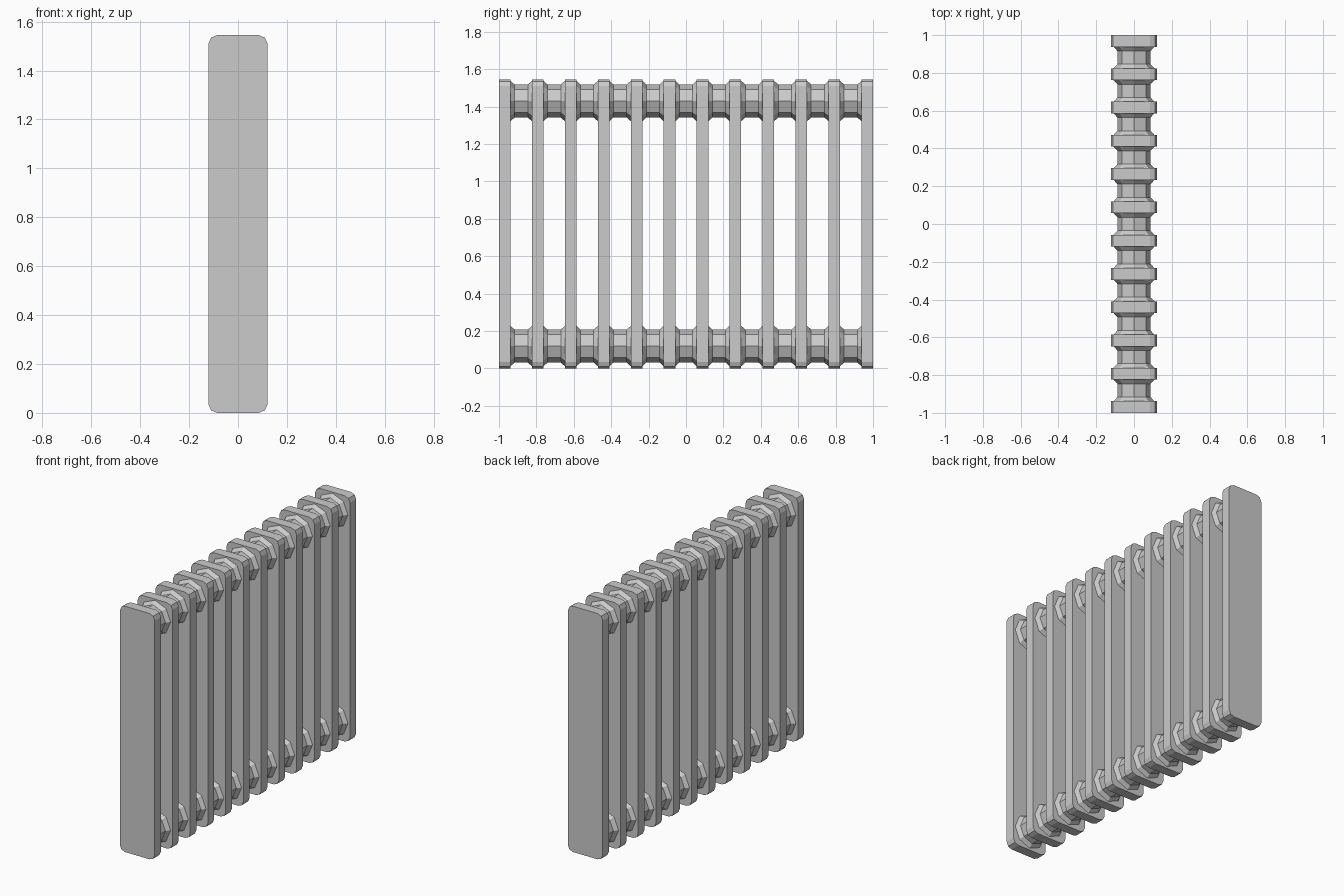
import bpy, bmesh
from math import cos, sin, pi

if "Cube" in bpy.data.objects:
    bpy.data.objects.remove(bpy.data.objects["Cube"])

COUNT, THICK = 12, 0.062
HALF_W, HEIGHT, CORNER = 0.121, 1.545, 0.036
PIPE_R, FLARE_R, FLARE_LEN = 0.088, 0.108, 0.022
STEP = (2 - THICK) / (COUNT - 1)


def loft(name, rings, y):
    """Bridge matching rings of points into a closed, flat-shaded solid."""
    bm = bmesh.new()
    loops = [[bm.verts.new(p) for p in ring] for ring in rings]
    n = len(loops[0])
    for a, b in zip(loops, loops[1:]):
        for i in range(n):
            j = (i + 1) % n
            bm.faces.new((a[i], a[j], b[j], b[i]))
    bm.faces.new(loops[0])
    bm.faces.new(loops[-1])
    bmesh.ops.recalc_face_normals(bm, faces=bm.faces)
    mesh = bpy.data.meshes.new(name)
    bm.to_mesh(mesh)
    bm.free()
    ob = bpy.data.objects.new(name, mesh)
    ob.location.y = y
    bpy.context.collection.objects.link(ob)
    return ob


def repeat(ob, count):
    mod = ob.modifiers.new("row", "ARRAY")
    mod.use_relative_offset = False
    mod.use_constant_offset = True
    mod.constant_offset_displace = (0, STEP, 0)
    mod.count = count


# Upright panels: rectangle with two-segment rounded corners
outline = []
for k, (sx, top) in enumerate([(1, 1), (-1, 1), (-1, 0), (1, 0)]):
    cx = sx * (HALF_W - CORNER)
    cz = HEIGHT - CORNER if top else CORNER
    for s in range(3):
        a = k * pi / 2 + s * pi / 4
        outline.append((cx + CORNER * cos(a), cz + CORNER * sin(a)))
rings = [[(x, y, z) for x, z in outline] for y in (-THICK / 2, THICK / 2)]
repeat(loft("radiator_panels", rings, -1 + THICK / 2), COUNT)

# Octagonal connecting pipes, flared where they meet the panels
half = (STEP - THICK) / 2
profile = [(-half, FLARE_R), (-half + FLARE_LEN, PIPE_R),
           (half - FLARE_LEN, PIPE_R), (half, FLARE_R)]
for name, cz in (("lower_pipe", 0.12), ("upper_pipe", 1.43)):
    rings = [[(r * cos(i * pi / 4), y, cz + r * sin(i * pi / 4)) for i in range(8)]
             for y, r in profile]
    repeat(loft(name, rings, -1 + THICK / 2 + STEP / 2), COUNT - 1)
